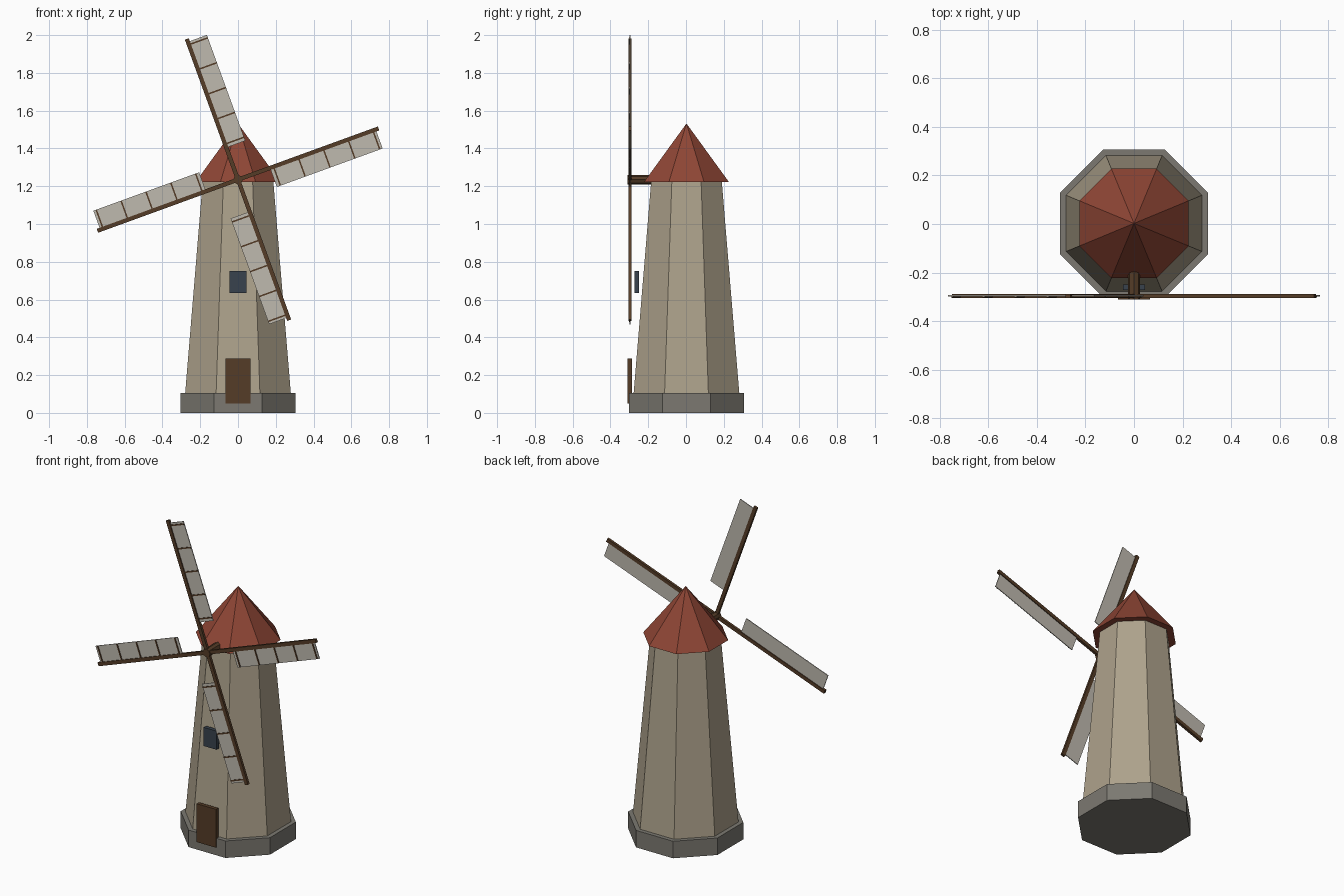
import bpy
from math import radians, cos, pi
from mathutils import Matrix, Vector

if "Cube" in bpy.data.objects:
    bpy.data.objects.remove(bpy.data.objects["Cube"])


def material(name, rgb):
    m = bpy.data.materials.new(name)
    m.diffuse_color = (*rgb, 1)
    m.use_nodes = True
    m.node_tree.nodes["Principled BSDF"].inputs["Base Color"].default_value = m.diffuse_color
    return m


STONE = material("stone", (0.20, 0.19, 0.165))
PLASTER = material("plaster", (0.42, 0.36, 0.26))
ROOF = material("roof_red", (0.27, 0.06, 0.035))
WOOD = material("wood", (0.09, 0.045, 0.02))
CANVAS = material("canvas", (0.52, 0.49, 0.43))
GLASS = material("glass", (0.04, 0.055, 0.075))

CY = 0.0025                          # tower axis in y
HUB = Vector((0, -0.296, 1.235))     # sail centre


def octagon(name, a0, a1, z0, z1, mat):
    """Eight-sided frustum with flat sides to the axes; a0, a1 are half-widths."""
    k = 1 / cos(pi / 8)
    bpy.ops.mesh.primitive_cone_add(vertices=8, radius1=a0 * k, radius2=a1 * k,
                                    depth=z1 - z0, location=(0, CY, (z0 + z1) / 2),
                                    rotation=(0, 0, pi / 8))
    ob = bpy.context.object
    ob.name = name
    ob.data.materials.append(mat)
    return ob


def box(name, lo, hi, mat, matrix=Matrix()):
    """Box between two corners, placed by a matrix."""
    bpy.ops.mesh.primitive_cube_add(size=1)
    ob = bpy.context.object
    ob.name = name
    lo, hi = Vector(lo), Vector(hi)
    ob.data.transform(Matrix.Translation((lo + hi) / 2) @ Matrix.Diagonal((*(hi - lo), 1)))
    ob.matrix_world = matrix
    ob.data.materials.append(mat)
    return ob


def rod(name, radius, y0, y1, mat):
    """Eight-sided rod along y at hub height."""
    bpy.ops.mesh.primitive_cylinder_add(vertices=8, radius=radius, depth=y1 - y0,
                                        location=(0, (y0 + y1) / 2, HUB.z),
                                        rotation=(pi / 2, 0, 0))
    ob = bpy.context.object
    ob.name = name
    ob.data.materials.append(mat)


# Tower
octagon("plinth", 0.305, 0.305, 0, 0.105, STONE)
octagon("tower", 0.28, 0.187, 0.1, 1.225, PLASTER)
octagon("cap_roof", 0.225, 0, 1.222, 1.532, ROOF)

# Door and window
box("door", (-0.066, -0.31, 0.05), (0.066, -0.287, 0.287), WOOD)
box("window", (-0.045, -0.272, 0.635), (0.045, -0.248, 0.75), GLASS)

# Windshaft
rod("windshaft", 0.025, -0.31, -0.1, WOOD)

# Four sails, each with a spar, a canvas panel on one side and five battens
for i in range(4):
    m = Matrix.Translation(HUB) @ Matrix.Rotation(radians(-20 + 90 * i), 4, 'Y')
    box(f"spar_{i}", (-0.011, -0.008, 0), (0.011, 0.008, 0.792), WOOD, m)
    box(f"sail_{i}", (0.008, -0.002, 0.18), (0.107, 0.003, 0.776), CANVAS, m)
    for j in range(5):
        r = 0.2 + 0.14 * j
        box(f"batten_{i}_{j}", (0.008, -0.006, r - 0.004), (0.105, -0.001, r + 0.004), WOOD, m)
